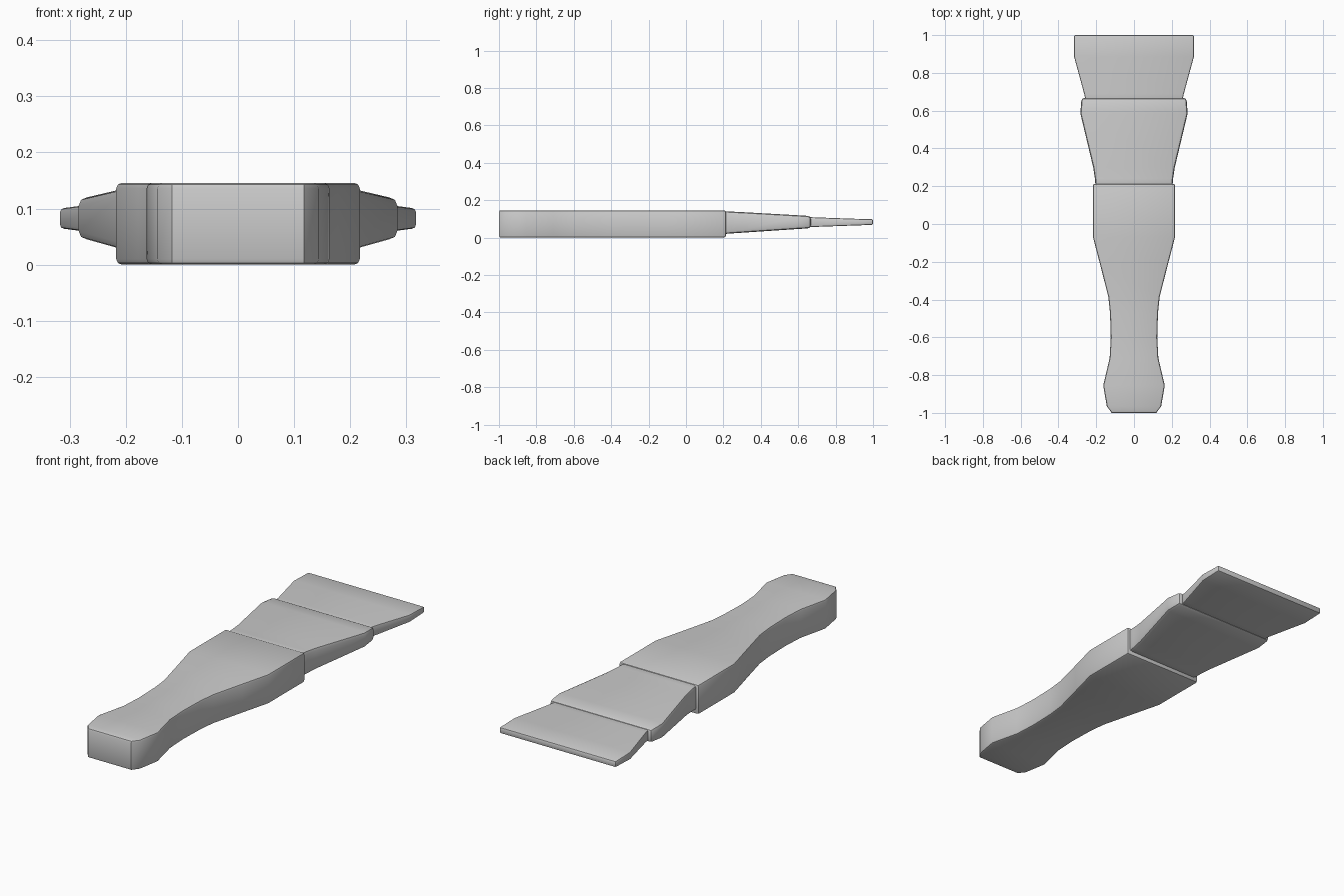
import bpy, bmesh
from math import radians

if "Cube" in bpy.data.objects:
    bpy.data.objects.remove(bpy.data.objects["Cube"])


def loft(name, stations, bevel):
    """Symmetric slab; stations are (y, half width, bottom z, top z)."""
    bm = bmesh.new()
    rings = [[bm.verts.new(p) for p in ((-w, y, lo), (w, y, lo), (w, y, hi), (-w, y, hi))]
             for y, w, lo, hi in stations]
    for a, b in zip(rings, rings[1:]):
        for i in range(4):
            j = (i + 1) % 4
            bm.faces.new((a[i], a[j], b[j], b[i]))
    bm.faces.new(rings[0])
    bm.faces.new(rings[-1])
    bmesh.ops.recalc_face_normals(bm, faces=bm.faces)
    mesh = bpy.data.meshes.new(name)
    bm.to_mesh(mesh)
    bm.free()
    ob = bpy.data.objects.new(name, mesh)
    bpy.context.collection.objects.link(ob)
    mod = ob.modifiers.new("soft_edges", 'BEVEL')
    mod.width = bevel
    mod.segments = 2
    mod.limit_method = 'ANGLE'
    mod.angle_limit = radians(60)
    bpy.ops.object.select_all(action='DESELECT')
    bpy.context.view_layer.objects.active = ob
    ob.select_set(True)
    bpy.ops.object.modifier_apply(modifier=mod.name)
    bpy.ops.object.shade_smooth_by_angle(angle=radians(35))
    return ob


# Handle: constant thickness, waisted outline
outline = [(-1.0, .118), (-.965, .144), (-.855, .163), (-.71, .129), (-.6, .123),
           (-.47, .127), (-.385, .136), (-.22, .178), (-.07, .217), (.213, .217)]
loft("handle", [(y, w, 0.0, .146) for y, w in outline], .01)

# Ferrule: flares and thins towards the blade
loft("ferrule", [(.19, .203, .018, .142), (.24, .207, .022, .139), (.30, .216, .026, .136),
                 (.585, .284, .045, .120), (.667, .278, .050, .115)], .015)

# Blade: thin flared tip
loft("blade", [(.64, .253, .054, .110), (.69, .264, .057, .108),
               (.885, .317, .064, .101), (1.0, .317, .068, .098)], .007)
